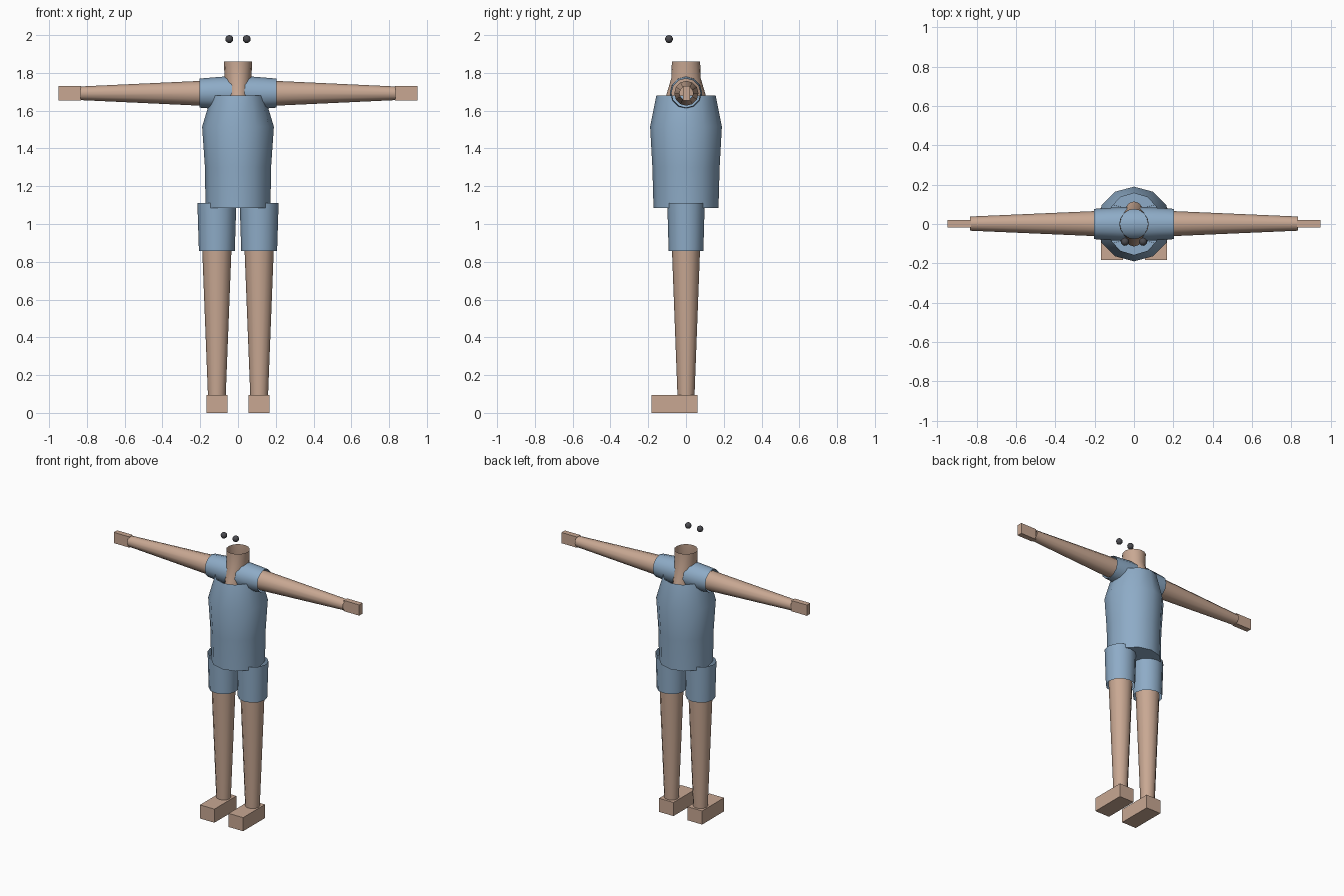
import bpy, bmesh, math
from mathutils import Vector

if "Cube" in bpy.data.objects:
    bpy.data.objects.remove(bpy.data.objects["Cube"])


def material(name, rgb):
    m = bpy.data.materials.new(name)
    m.diffuse_color = (*rgb, 1)
    m.use_nodes = True
    m.node_tree.nodes["Principled BSDF"].inputs["Base Color"].default_value = m.diffuse_color
    return m


SKIN = material("skin", (0.58, 0.39, 0.29))
CLOTH = material("blue cloth", (0.27, 0.41, 0.57))
DARK = material("dark grey", (0.07, 0.07, 0.08))


def finish(bm, name, mat, smooth=True):
    bmesh.ops.recalc_face_normals(bm, faces=bm.faces)
    me = bpy.data.meshes.new(name)
    bm.to_mesh(me)
    bm.free()
    me.materials.append(mat)
    ob = bpy.data.objects.new(name, me)
    bpy.context.collection.objects.link(ob)
    if smooth:
        bpy.context.view_layer.objects.active = ob
        ob.select_set(True)
        bpy.ops.object.shade_smooth_by_angle(angle=math.radians(35))
        ob.select_set(False)
    return ob


def tube(name, mat, rings, axis="z", centre=(0, 0, 0), cap_start=False, sides=12):
    """Loft of elliptical rings (position, radius a, radius b) along z or x."""
    bm = bmesh.new()
    loops = []
    for t, a, b in rings:
        loop = []
        for i in range(sides):
            ang = math.tau * i / sides
            u, v = a * math.cos(ang), b * math.sin(ang)
            p = Vector((u, v, t)) if axis == "z" else Vector((t, u, v))
            loop.append(bm.verts.new(p + Vector(centre)))
        loops.append(loop)
    for lo, hi in zip(loops, loops[1:]):
        for i in range(sides):
            j = (i + 1) % sides
            bm.faces.new((lo[i], lo[j], hi[j], hi[i]))
    if cap_start:
        bm.faces.new(loops[0])
    return finish(bm, name, mat)


def box(name, mat, lo, hi):
    bm = bmesh.new()
    bmesh.ops.create_cube(bm, size=1)
    for v in bm.verts:
        v.co = Vector([(l + h) / 2 + c * (h - l) for l, h, c in zip(lo, hi, v.co)])
    return finish(bm, name, mat, smooth=False)


# Torso and open neck
tube("torso", CLOTH, [(1.085, 0.172, 0.172), (1.30, 0.175, 0.178),
                      (1.515, 0.19, 0.19), (1.68, 0.14, 0.157)], cap_start=True)
tube("neck", SKIN, [(1.64, 0.065, 0.115), (1.68, 0.067, 0.105),
                    (1.775, 0.071, 0.077), (1.86, 0.075, 0.075)], sides=16)

for s, side in ((-1, "left"), (1, "right")):
    # Arms
    tube(side + "_sleeve", CLOTH, [(0, 0.087, 0.089), (s * 0.08, 0.085, 0.087),
                                   (s * 0.203, 0.077, 0.077)],
         axis="x", centre=(0, 0, 1.693))
    tube(side + "_arm", SKIN, [(s * 0.19, 0.064, 0.066), (s * 0.835, 0.036, 0.036)],
         axis="x", centre=(0, 0.002, 1.692))
    xs = sorted((s * 0.83, s * 0.95))
    box(side + "_hand", SKIN, (xs[0], -0.017, 1.655), (xs[1], 0.02, 1.73))
    # Legs
    tube(side + "_short_leg", CLOTH, [(0.858, 0.095, 0.092), (1.11, 0.103, 0.099)],
         centre=(s * 0.112, 0, 0))
    tube(side + "_leg", SKIN, [(0.09, 0.047, 0.045), (0.88, 0.078, 0.075)],
         centre=(s * 0.112, 0, 0))
    xs = sorted((s * 0.055, s * 0.167))
    box(side + "_foot", SKIN, (xs[0], -0.182, 0), (xs[1], 0.06, 0.095))
    # Eyes
    bm = bmesh.new()
    bmesh.ops.create_uvsphere(bm, u_segments=12, v_segments=8, radius=0.021)
    bmesh.ops.translate(bm, verts=bm.verts, vec=(s * 0.046, -0.09, 1.979))
    finish(bm, side + "_eye", DARK)
